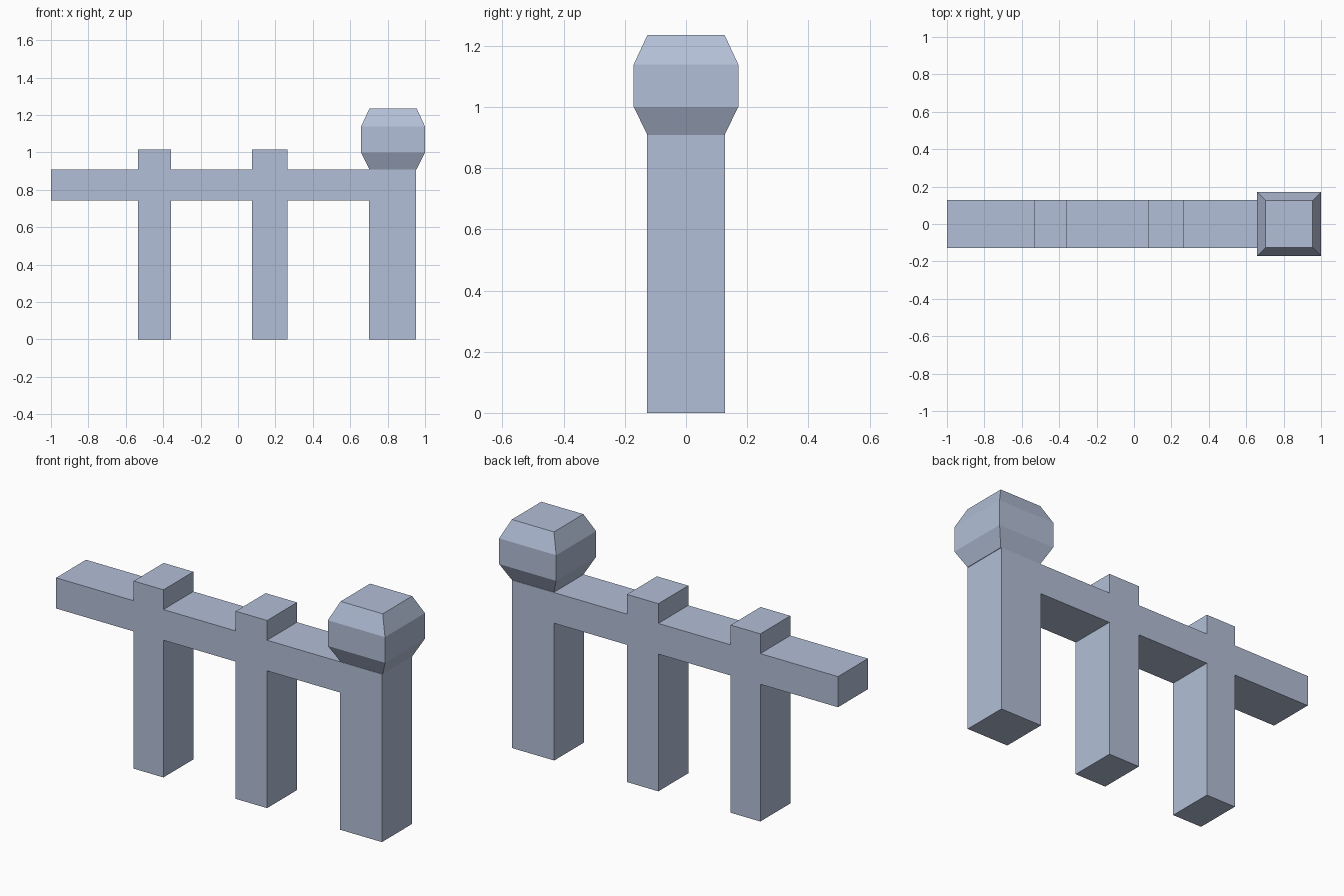
import bpy, bmesh

if "Cube" in bpy.data.objects:
    bpy.data.objects.remove(bpy.data.objects["Cube"])

mat = bpy.data.materials.new("pale blue grey")
mat.diffuse_color = (0.45, 0.52, 0.68, 1)
mat.use_nodes = True
mat.node_tree.nodes["Principled BSDF"].inputs["Base Color"].default_value = mat.diffuse_color

HALF_Y = 0.128                      # half depth of posts and rail
RAIL_LOW, RAIL_TOP, POST_TOP = 0.743, 0.909, 1.016
POSTS = [(-0.535, -0.357), (0.076, 0.264)]
END_POST = (0.70, 0.952)


def finish(name, bm):
    bmesh.ops.recalc_face_normals(bm, faces=bm.faces)
    mesh = bpy.data.meshes.new(name)
    bm.to_mesh(mesh)
    bm.free()
    mesh.materials.append(mat)
    obj = bpy.data.objects.new(name, mesh)
    bpy.context.collection.objects.link(obj)


# Fence body: one silhouette of rail and posts, extruded through the depth
lower, upper = [(-1, RAIL_LOW)], [(-1, RAIL_TOP)]
for a, b in POSTS:
    lower += [(a, RAIL_LOW), (a, 0), (b, 0), (b, RAIL_LOW)]
    upper += [(a, RAIL_TOP), (a, POST_TOP), (b, POST_TOP), (b, RAIL_TOP)]
a, b = END_POST
lower += [(a, RAIL_LOW), (a, 0), (b, 0)]
upper += [(b, RAIL_TOP)]

bm = bmesh.new()
face = bm.faces.new([bm.verts.new((x, -HALF_Y, z)) for x, z in lower + upper[::-1]])
ext = bmesh.ops.extrude_face_region(bm, geom=[face])
bmesh.ops.translate(bm, vec=(0, 2 * HALF_Y, 0),
                    verts=[v for v in ext["geom"] if isinstance(v, bmesh.types.BMVert)])
finish("fence_rail_and_posts", bm)

# Finial: stacked square rings on the end post
cx = 0.829
rings = [(RAIL_TOP, 0.126), (1.0, 0.171), (1.139, 0.171), (1.236, 0.126)]
bm = bmesh.new()
loops = [[bm.verts.new((cx + sx * r, sy * r, z))
          for sx, sy in ((-1, -1), (1, -1), (1, 1), (-1, 1))] for z, r in rings]
for lo, hi in zip(loops, loops[1:]):
    for i in range(4):
        j = (i + 1) % 4
        bm.faces.new((lo[i], lo[j], hi[j], hi[i]))
bm.faces.new(loops[0])
bm.faces.new(loops[-1])
finish("post_finial", bm)
